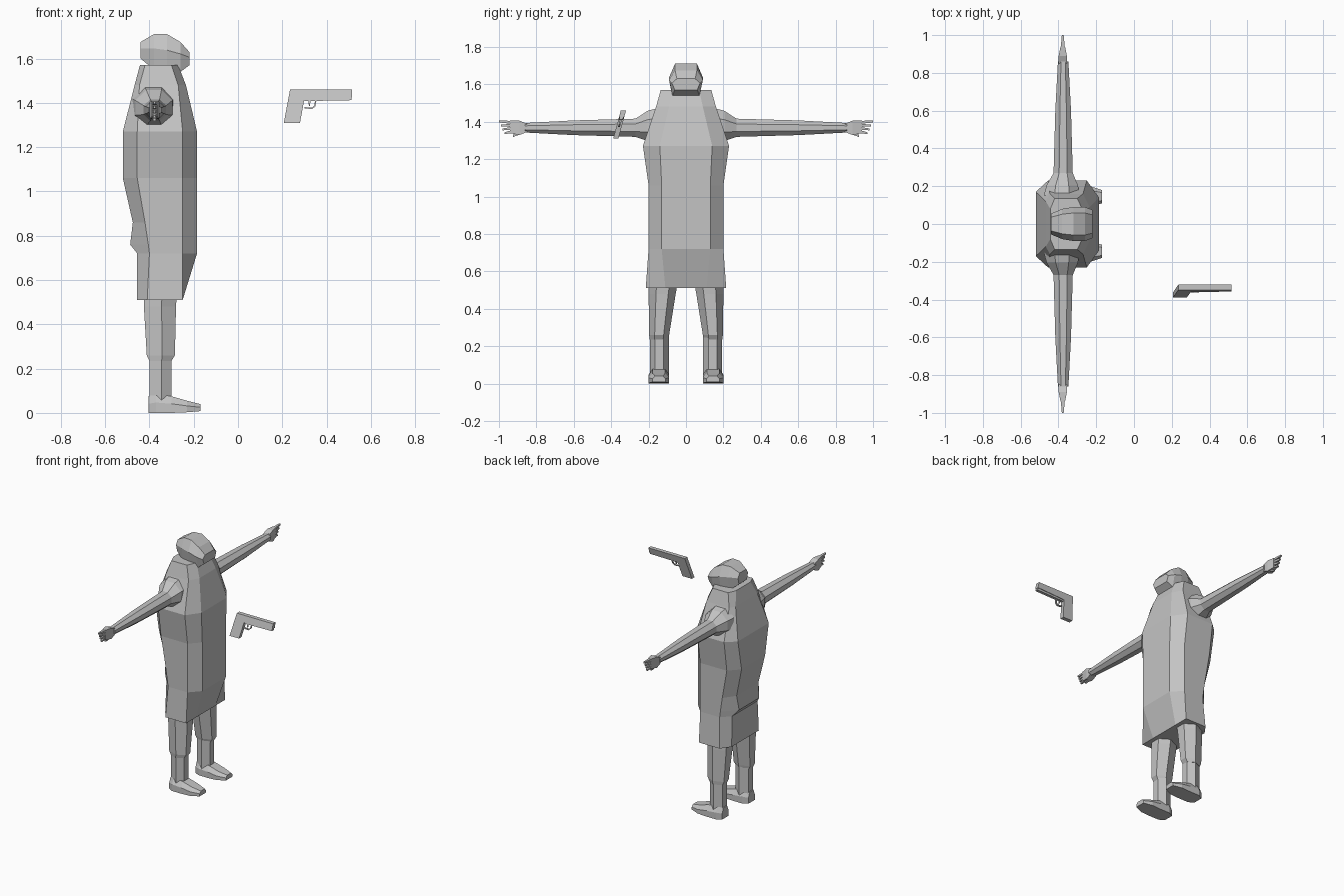
import bpy
import bmesh
from math import cos, sin, pi
from mathutils import Vector

old_cube = bpy.data.objects.get("Cube")
if old_cube:
    bpy.data.objects.remove(old_cube, do_unlink=True)

grey = bpy.data.materials.new("plain_grey")
grey.use_nodes = True
grey.diffuse_color = (0.55, 0.55, 0.55, 1)
grey.node_tree.nodes["Principled BSDF"].inputs["Base Color"].default_value = grey.diffuse_color


def finish(name, bm):
    """Turn a bmesh into a flat shaded object."""
    bmesh.ops.recalc_face_normals(bm, faces=bm.faces)
    mesh = bpy.data.meshes.new(name)
    bm.to_mesh(mesh)
    bm.free()
    mesh.materials.append(grey)
    obj = bpy.data.objects.new(name, mesh)
    bpy.context.collection.objects.link(obj)
    return obj


def add_loft(bm, rings):
    """Skin a series of equal rings and close both ends."""
    loops = [[bm.verts.new(p) for p in ring] for ring in rings]
    count = len(loops[0])
    for low, high in zip(loops, loops[1:]):
        for i in range(count):
            j = (i + 1) % count
            bm.faces.new((low[i], low[j], high[j], high[i]))
    bm.faces.new(loops[0])
    return bm.faces.new(loops[-1])


def loft(name, rings):
    bm = bmesh.new()
    add_loft(bm, rings)
    return finish(name, bm)


def symmetric(half):
    """Complete a half ring across the body's centre plane."""
    return half + [(x, -y, z) for x, y, z in reversed(half)]


def side_name(side):
    return "left" if side > 0 else "right"


# Coat: front edge, front side, rear side and rear edge at each height
coat_levels = [
    (0.51, (-0.25, 0.11), (-0.25, 0.215), (-0.41, 0.215), (-0.457, 0.15)),
    (0.72, (-0.185, 0.13), (-0.25, 0.20), (-0.40, 0.20), (-0.455, 0.14)),
    (0.76, (-0.185, 0.13), (-0.25, 0.20), (-0.405, 0.20), (-0.487, 0.11)),
    (0.86, (-0.185, 0.13), (-0.25, 0.20), (-0.42, 0.20), (-0.475, 0.12)),
    (1.06, (-0.185, 0.13), (-0.25, 0.20), (-0.455, 0.20), (-0.52, 0.13)),
    (1.27, (-0.185, 0.14), (-0.25, 0.23), (-0.455, 0.23), (-0.52, 0.17)),
    (1.48, (-0.235, 0.09), (-0.27, 0.16), (-0.445, 0.16), (-0.467, 0.12)),
    (1.57, (-0.27, 0.07), (-0.30, 0.135), (-0.42, 0.135), (-0.443, 0.08)),
]
loft("coat", [symmetric([(x, y, z) for x, y in pts]) for z, *pts in coat_levels])

# Hooded head: position, half width, bottom and top from back to front
head_sections = [
    (-0.44, 0.055, 1.60, 1.675),
    (-0.38, 0.08, 1.55, 1.71),
    (-0.32, 0.09, 1.53, 1.71),
    (-0.26, 0.09, 1.54, 1.675),
    (-0.22, 0.075, 1.57, 1.63),
]


def head_ring(x, width, low, high):
    mid = low + (high - low) * 0.6
    return symmetric([(x, width * 0.65, high), (x, width, mid), (x, width * 0.8, low)])


bm = bmesh.new()
face = add_loft(bm, [head_ring(*s) for s in head_sections])
bmesh.ops.inset_individual(bm, faces=[face], thickness=0.012, depth=-0.015)
finish("hooded_head", bm)


def leg_ring(side, z, back, front, inner, outer):
    """Six sided ring around a leg."""
    cx, cy = (back + front) / 2, (inner + outer) / 2
    rx, ry = (front - back) / 2, (outer - inner) / 2
    shape = [(1, -0.45), (1, 0.45), (0.1, 1), (-1, 0.5), (-1, -0.5), (0.1, -1)]
    return [(cx + rx * u, side * (cy + ry * v), z) for u, v in shape]


def foot_ring(side, x, top, inner, outer, low):
    shoulder = low + (top - low) * 0.55
    inset = (outer - inner) * 0.2
    pts = [(inner, low), (outer, low), (outer, shoulder),
           (outer - inset, top), (inner + inset, top), (inner, shoulder)]
    return [(x, side * y, z) for y, z in pts]


for side in (1, -1):
    label = side_name(side)
    # Trouser leg, shin and shoe
    loft(label + "_trouser", [
        leg_ring(side, 0.56, -0.425, -0.275, 0.04, 0.20),
        leg_ring(side, 0.48, -0.425, -0.28, 0.055, 0.20),
        leg_ring(side, 0.26, -0.412, -0.285, 0.09, 0.197),
        leg_ring(side, 0.235, -0.40, -0.30, 0.095, 0.195)])
    loft(label + "_shin", [
        leg_ring(side, 0.25, -0.40, -0.30, 0.092, 0.192),
        leg_ring(side, 0.05, -0.40, -0.30, 0.092, 0.192)])
    loft(label + "_shoe", [
        foot_ring(side, -0.405, 0.075, 0.11, 0.18, 0),
        foot_ring(side, -0.37, 0.085, 0.09, 0.20, 0),
        foot_ring(side, -0.30, 0.075, 0.09, 0.20, 0),
        foot_ring(side, -0.23, 0.055, 0.09, 0.20, 0.003),
        foot_ring(side, -0.17, 0.04, 0.11, 0.18, 0.008)])

    # Sleeve: distance out, depth range and height range
    sleeve = [
        (0.15, -0.485, -0.28, 1.28, 1.48),
        (0.205, -0.47, -0.29, 1.29, 1.465),
        (0.27, -0.43, -0.32, 1.315, 1.42),
        (0.60, -0.42, -0.33, 1.325, 1.41),
        (0.86, -0.405, -0.345, 1.34, 1.395),
    ]
    rings = []
    for y, back, front, low, high in sleeve:
        rings.append([((back + front) / 2 + (front - back) / 2 * cos(a),
                       side * y,
                       (low + high) / 2 + (high - low) / 2 * sin(a))
                      for a in (pi / 8 + k * pi / 4 for k in range(8))])
    loft(label + "_sleeve", rings)

    # Hand: palm, four splayed fingers and a thumb
    def block_ring(y, z, depth, height):
        return [(-0.377 + u * depth, side * y, z + v * height)
                for u, v in ((1, 1), (-1, 1), (-1, -1), (1, -1))]

    bm = bmesh.new()
    add_loft(bm, [block_ring(0.85, 1.367, 0.022, 0.022),
                  block_ring(0.89, 1.367, 0.022, 0.038),
                  block_ring(0.94, 1.372, 0.012, 0.034)])
    for k in range(4):
        base = 1.347 + k * 0.0165
        tip = 1.338 + k * 0.021
        reach = 0.97 + k * 0.01
        add_loft(bm, [block_ring(0.93, base, 0.011, 0.008),
                      block_ring(reach, tip, 0.005, 0.005)])
    add_loft(bm, [block_ring(0.875, 1.348, 0.014, 0.012),
                  block_ring(0.925, 1.324, 0.006, 0.006)])
    finish(label + "_hand", bm)


def pistol_part(name, outline, half_width):
    """Extrude a side outline and lean it sideways."""
    rings = [[(x, -0.34 + s * half_width + 0.27 * (z - 1.44), z) for x, z in outline]
             for s in (-1, 1)]
    return loft(name, rings)


# Pistol floating beside the figure
pistol_part("pistol_slide", [(0.235, 1.46), (0.515, 1.46), (0.515, 1.425), (0.235, 1.415)], 0.014)
pistol_part("pistol_rail", [(0.30, 1.425), (0.513, 1.43), (0.513, 1.412), (0.30, 1.408)], 0.010)
pistol_part("pistol_grip", [(0.235, 1.46), (0.31, 1.44), (0.298, 1.408), (0.28, 1.31), (0.207, 1.31)], 0.014)

# Trigger guard and trigger
guard = [(0.30, 1.375), (0.335, 1.372), (0.35, 1.385), (0.355, 1.415)]
for (ax, az), (bx, bz) in zip(guard, guard[1:]):
    offset = Vector((az - bz, bx - ax)).normalized() * 0.006
    pistol_part("trigger_guard", [(ax, az), (bx, bz),
                (bx + offset.x, bz + offset.y), (ax + offset.x, az + offset.y)], 0.005)
pistol_part("trigger", [(0.318, 1.415), (0.328, 1.415), (0.325, 1.386), (0.32, 1.386)], 0.003)
